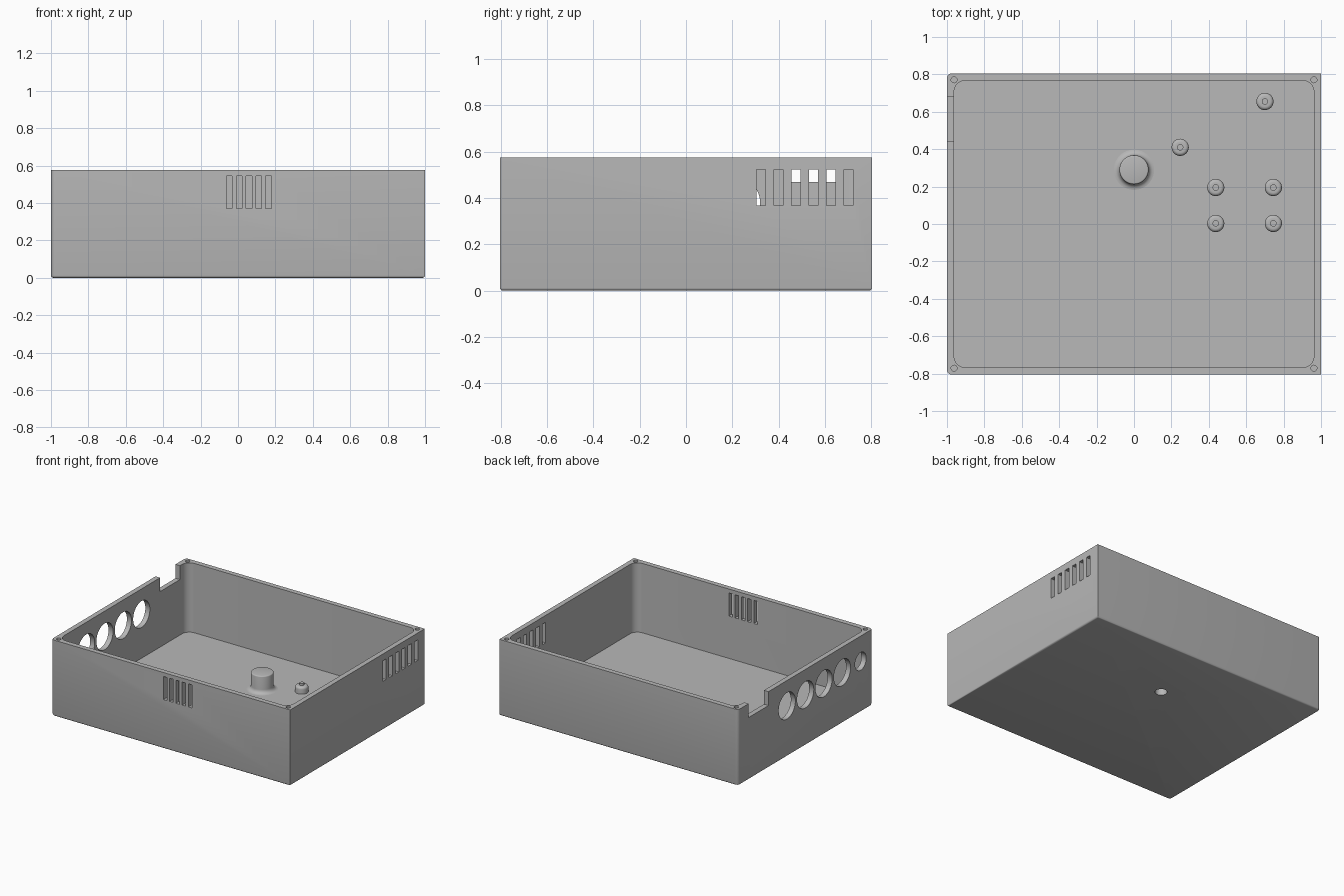
import bpy, bmesh, math
from mathutils import Matrix, Vector

old = bpy.data.objects.get("Cube")
if old:
    bpy.data.objects.remove(old)

grey = bpy.data.materials.new("plain grey")
grey.use_nodes = True
GREY = (0.48, 0.48, 0.48, 1)
grey.diffuse_color = GREY
grey.node_tree.nodes["Principled BSDF"].inputs["Base Color"].default_value = GREY

HX, HY, TOP, FLOOR, WALL = 1.0, 0.805, 0.575, 0.05, 0.038


def add_object(name, bm):
    bmesh.ops.recalc_face_normals(bm, faces=bm.faces)
    mesh = bpy.data.meshes.new(name)
    bm.to_mesh(mesh)
    bm.free()
    mesh.materials.append(grey)
    ob = bpy.data.objects.new(name, mesh)
    bpy.context.collection.objects.link(ob)
    return ob


def add_box(bm, lo, hi):
    lo, hi = Vector(lo), Vector(hi)
    m = Matrix.Translation((lo + hi) / 2) @ Matrix.Diagonal((*(hi - lo), 1))
    return bmesh.ops.create_cube(bm, size=1, matrix=m)["verts"]


def add_cylinder(bm, centre, radius, length, axis="Z", sides=32):
    turn = Matrix.Rotation(math.pi / 2, 4, "Y") if axis == "X" else Matrix()
    bmesh.ops.create_cone(bm, cap_ends=True, segments=sides, radius1=radius, radius2=radius,
                          depth=length, matrix=Matrix.Translation(centre) @ turn)


def bevel_where(bm, rule, radius, segments):
    edges = [e for e in bm.edges if rule(*(v.co for v in e.verts))]
    bmesh.ops.bevel(bm, geom=edges, offset=radius, segments=segments, profile=0.5, affect="EDGES")


def upright(a, b):
    return abs(a.z - b.z) > 0.1


def smooth(ob):
    bpy.ops.object.select_all(action="DESELECT")
    ob.select_set(True)
    bpy.context.view_layer.objects.active = ob
    bpy.ops.object.shade_smooth_by_angle(angle=math.radians(35))


def cut(ob, cutter):
    bpy.context.view_layer.objects.active = ob
    mod = ob.modifiers.new("cut", "BOOLEAN")
    mod.operation, mod.solver, mod.object = "DIFFERENCE", "EXACT", cutter
    bpy.ops.object.modifier_apply(modifier=mod.name)
    bpy.data.objects.remove(cutter)


def lathe(name, profile, x, y, steps=40):
    bm = bmesh.new()
    verts = [bm.verts.new((r, 0, z)) for r, z in profile]
    edges = [bm.edges.new(pair) for pair in zip(verts, verts[1:])]
    bmesh.ops.spin(bm, geom=verts + edges, cent=(0, 0, 0), axis=(0, 0, 1),
                   angle=math.tau, steps=steps)
    bmesh.ops.remove_doubles(bm, verts=bm.verts, dist=1e-5)
    ob = add_object(name, bm)
    ob.location = (x, y, 0)
    smooth(ob)
    return ob


def arc(cx, cz, radius, start, end, count=5):
    angles = [math.radians(start + (end - start) * i / count) for i in range(count + 1)]
    return [(cx + radius * math.cos(a), cz + radius * math.sin(a)) for a in angles]


# Outer shell: softer corners on the connector side, eased bottom edge
bm = bmesh.new()
add_box(bm, (-HX, -HY, 0), (HX, HY, TOP))
bevel_where(bm, lambda a, b: upright(a, b) and a.x < 0, 0.025, 5)
bevel_where(bm, lambda a, b: max(a.z, b.z) < 0.001, 0.012, 3)
tray = add_object("enclosure_tray", bm)

# Main cavity with rounded corners
bm = bmesh.new()
add_box(bm, (-HX + WALL, -HY + WALL, FLOOR), (HX - WALL, HY - WALL, TOP + 0.2))
bevel_where(bm, upright, 0.06, 8)
cut(tray, add_object("cavity_cutter", bm))

# Wall openings, screw holes and the floor hole
bm = bmesh.new()
for i in range(5):                                  # front vents
    x = -0.061 + 0.0523 * i
    add_box(bm, (x, -HY - 0.05, 0.37), (x + 0.03, -HY + 0.08, 0.545))
for i in range(6):                                  # side vents
    y = 0.304 + 0.0758 * i
    add_box(bm, (HX - 0.08, y, 0.367), (HX + 0.05, y + 0.039, 0.523))
for i in range(5):                                  # connector holes
    add_cylinder(bm, (-HX, 0.22 - 0.22 * i, 0.383), 0.1 if i < 4 else 0.067, 0.16, "X", 48)
add_box(bm, (-HX - 0.05, 0.442, 0.47), (-HX + 0.08, 0.68, TOP + 0.1))
for sx in (-1, 1):                                  # lid screw holes
    for sy in (-1, 1):
        add_cylinder(bm, (sx * 0.962, sy * 0.771, TOP), 0.016, 0.2, sides=20)
add_cylinder(bm, (0, 0.29, 0), 0.042, 0.2)
cut(tray, add_object("opening_cutter", bm))
smooth(tray)

# Hollow mounting post with a flared foot
lathe("mounting_post",
      [(0, 0.155), (0.042, 0.155), (0.042, 0.045), (0.108, 0.045)]
      + arc(0.108, 0.08, 0.03, 270, 180)
      + arc(0.07, 0.173, 0.008, 0, 90, 3) + [(0, 0.181)], 0, 0.29)

# Board standoffs with small locating pins
spots = [(0.7, 0.655), (0.247, 0.41)] + [(x, y) for x in (0.437, 0.745) for y in (0.003, 0.195)]
for i, (x, y) in enumerate(spots):
    lathe(f"standoff_{i + 1}",
          [(0, 0.045), (0.046, 0.045)] + arc(0.028, 0.084, 0.018, 0, 90)
          + [(0.017, 0.102), (0.017, 0.116), (0, 0.116)], x, y, 28)
